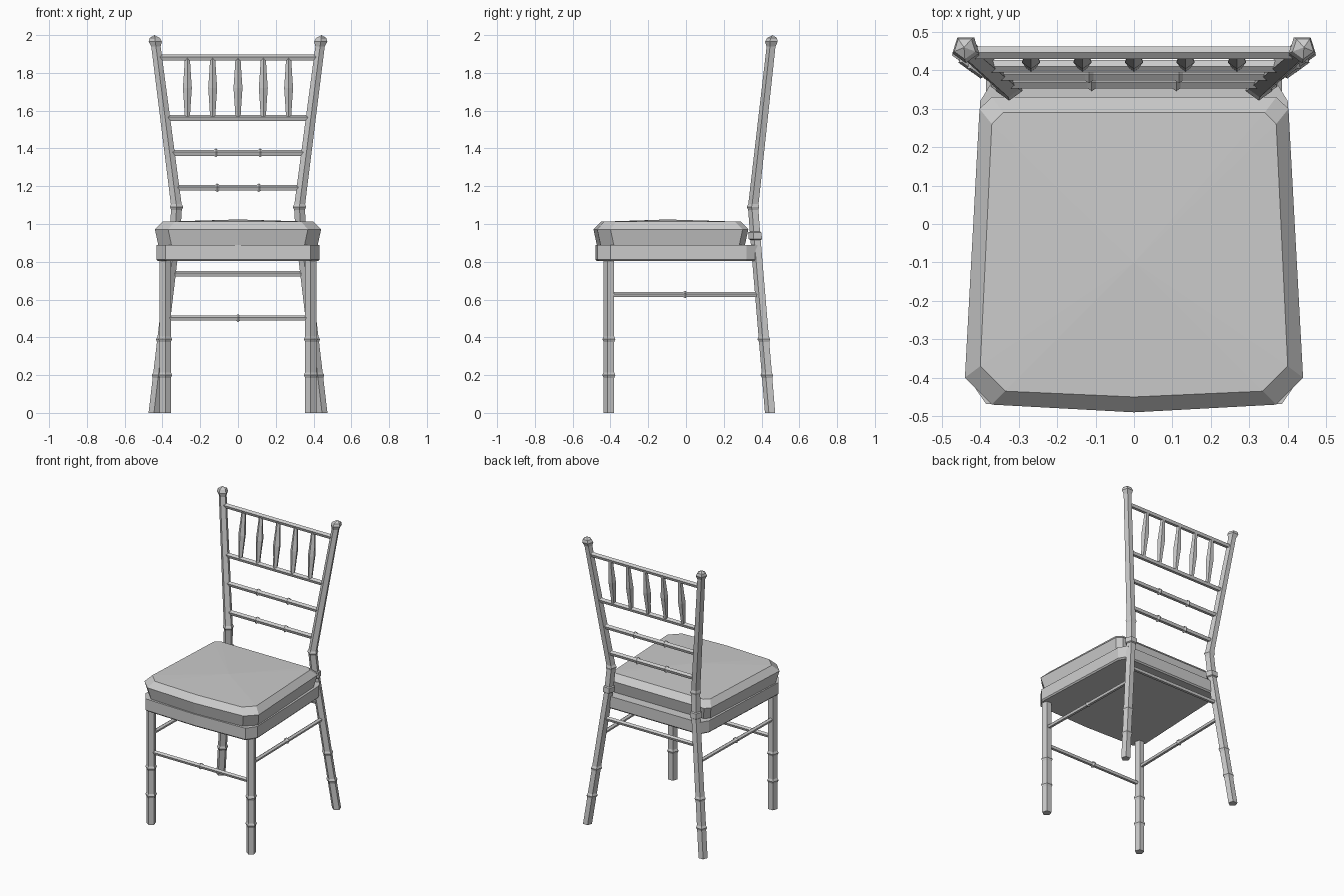
import bpy, bmesh, math
from mathutils import Vector

cube = bpy.data.objects.get("Cube")
if cube:
    bpy.data.objects.remove(cube, do_unlink=True)

grey = bpy.data.materials.new("light grey")
grey.use_nodes = True
colour = (0.6, 0.6, 0.6, 1)
grey.diffuse_color = colour
grey.node_tree.nodes["Principled BSDF"].inputs["Base Color"].default_value = colour

X, Y, Z = Vector((1, 0, 0)), Vector((0, 1, 0)), Vector((0, 0, 1))
SIDES = 5


def loft(name, rings, apex=None):
    """Skin a list of equal-length rings and cap both ends, optionally with a centre point."""
    bm = bmesh.new()
    loops = [[bm.verts.new(p) for p in ring] for ring in rings]
    n = len(loops[0])
    for a, b in zip(loops, loops[1:]):
        for i in range(n):
            j = (i + 1) % n
            bm.faces.new((a[i], a[j], b[j], b[i]))
    bm.faces.new(loops[0])
    cap = bm.faces.new(loops[-1])
    if apex:
        tip = bmesh.ops.poke(bm, faces=[cap])["verts"][0]
        tip.co = apex
    bmesh.ops.recalc_face_normals(bm, faces=bm.faces)
    mesh = bpy.data.meshes.new(name)
    bm.to_mesh(mesh)
    bm.free()
    mesh.materials.append(grey)
    obj = bpy.data.objects.new(name, mesh)
    bpy.context.collection.objects.link(obj)
    return obj


def turned(name, stations, u, v, apex=None):
    """Five-sided rod; stations are (centre, radius), first corner points along u."""
    angles = [math.tau * i / SIDES for i in range(SIDES)]
    return loft(name, [[Vector(c) + r * (math.cos(a) * u + math.sin(a) * v)
                        for a in angles] for c, r in stations], apex)


def rail(name, a, b, r, knots=(), across=Y):
    """Thin bar from a to b with raised knuckles at the given fractions."""
    a, b = Vector(a), Vector(b)
    step = 0.011 / (b - a).length
    stations = [(a, r)]
    for t in knots:
        stations += [(a.lerp(b, t + d * step), r + e)
                     for d, e in ((-1, 0), (0, 0.008), (1, 0))]
    return turned(name, stations + [(b, r)], Z, across)


# Back post centre line, left side
FOOT, SEAT, BEND, TOP = (Vector(p) for p in (
    (0.445, 0.448, 0), (0.335, 0.37, 0.93), (0.325, 0.358, 1.09), (0.437, 0.455, 1.96)))


def post(z, side=1):
    a, b = (FOOT, SEAT) if z < SEAT.z else (SEAT, BEND) if z < BEND.z else (BEND, TOP)
    p = a.lerp(b, (z - a.z) / (b.z - a.z))
    p.x *= side
    return p


def ring_profile(z, r):
    return [(z - 0.015, r), (z, r + 0.007), (z + 0.015, r)]


# Legs and posts
post_profile = [(0, 0.03)] + ring_profile(0.2, 0.03) + ring_profile(0.39, 0.03) + [
    (0.915, 0.03), (0.92, 0.039), (0.955, 0.039), (0.96, 0.03)] + ring_profile(1.09, 0.03) + [
    (1.94, 0.026), (1.965, 0.037), (1.985, 0.029)]
leg_profile = [(0, 0.031)] + ring_profile(0.2, 0.031) + ring_profile(0.39, 0.031) + [(0.83, 0.031)]
for label, s in (("left", 1), ("right", -1)):
    tip = post(2.0, s)
    tip.z = 2.0
    turned(label + "_back_post", [(post(z, s), r) for z, r in post_profile], -Y, X, tip)
    turned(label + "_front_leg", [((s * 0.385, -0.405, z), r) for z, r in leg_profile], -Y, X)
    rail(label + "_side_stretcher", (s * 0.385, -0.405, 0.625), post(0.625, s), 0.014, (0.5,), X)

# Stretchers
rail("front_stretcher", (-0.385, -0.405, 0.5), (0.385, -0.405, 0.5), 0.015, (0.5,))
rail("back_stretcher", post(0.735, -1), post(0.735), 0.015)

# Back rails
for name, z, knot in (("low_back_rail", 1.19, 0.11), ("middle_back_rail", 1.375, 0.117),
                      ("spindle_rail", 1.56, 0), ("top_rail", 1.88, 0)):
    w = post(z).x
    knots = (0.5 - knot / (2 * w), 0.5 + knot / (2 * w)) if knot else ()
    rail(name, post(z, -1), post(z), 0.017, knots)

# Spindles, thickest at the middle
for i in range(-2, 3):
    stations = [(Vector((i * 0.134, post(z).y, z)), r)
                for z, r in ((1.56, 0.014), (1.64, 0.019), (1.72, 0.025), (1.8, 0.019), (1.88, 0.014))]
    turned("spindle_%d" % (i + 3), stations, -Y, X)


def outline(half, z):
    """Mirror a left half outline, listed back to front, into a full ring."""
    return [Vector((x, y, z)) for x, y in half] + [
        Vector((-x, y, z)) for x, y in reversed(half) if x > 0]


def inset(half, d):
    """Shrink an outline by about d on every side."""
    return [(max(x - d, 0), y - d if y > 0 else y + d) for x, y in half]


# Seat frame
frame = [(0.365, 0.378), (0.40, 0.32), (0.432, -0.40), (0.385, -0.468), (0, -0.48)]
loft("seat_frame", [outline(inset(frame, 0.008), 0.803), outline(frame, 0.812),
                    outline(frame, 0.89)])

# Cushion with bevelled, slightly domed top
pad = [(0.37, 0.33), (0.402, 0.30), (0.44, -0.40), (0.37, -0.47), (0, -0.49)]
pad_top = [(0.34, 0.29), (0.37, 0.26), (0.40, -0.37), (0.335, -0.435), (0, -0.45)]
loft("seat_cushion", [outline(inset(pad, 0.018), 0.888), outline(pad, 0.972),
                      outline(pad_top, 1.012)], Vector((0, -0.1, 1.024)))
